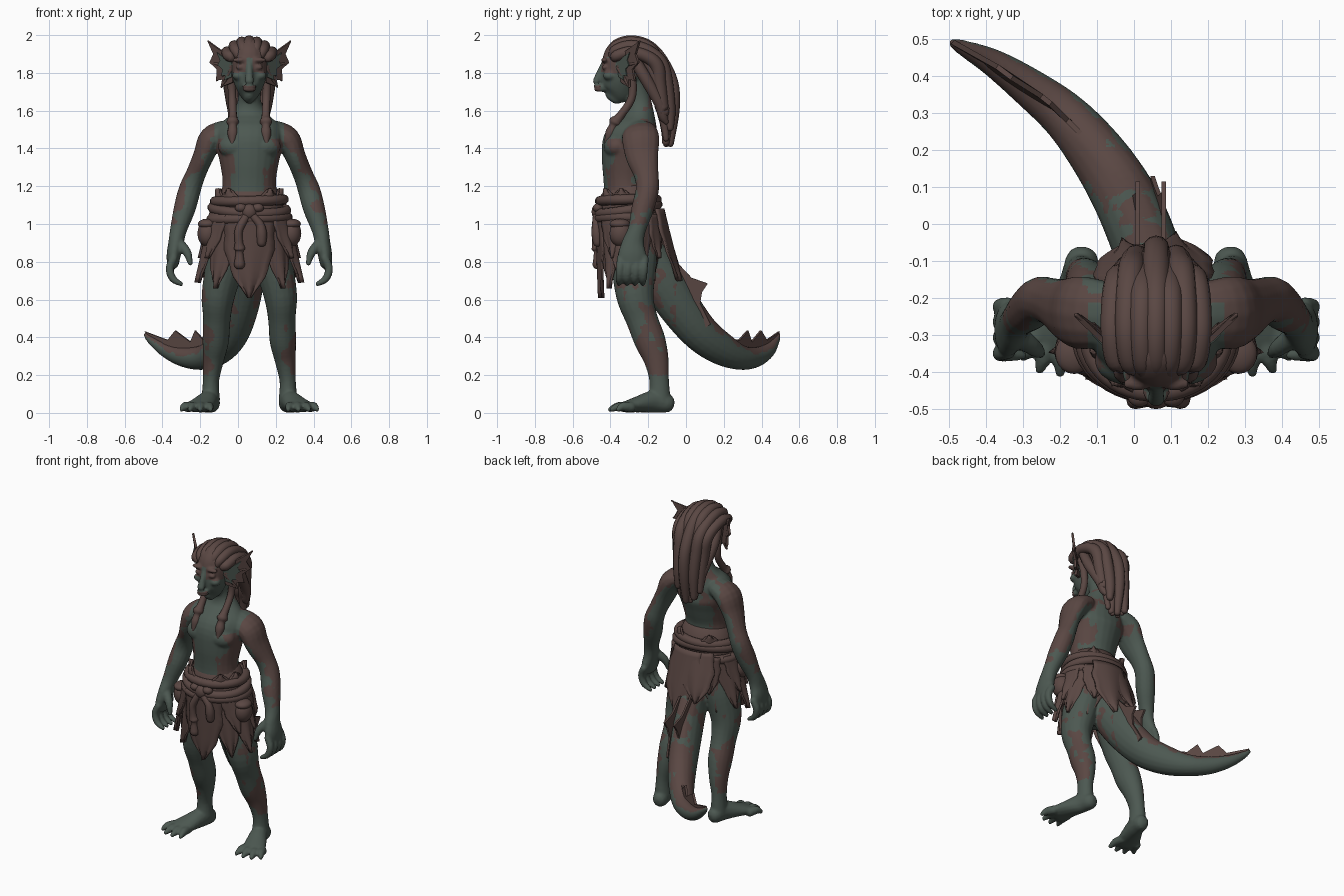
import bpy, bmesh, math, random
from mathutils import Vector, Matrix, noise

random.seed(4)
CX = 0.06                       # the figure stands slightly right of centre
X, Z = Vector((1, 0, 0)), Vector((0, 0, 1))


def material(name, col):
    m = bpy.data.materials.new(name)
    m.diffuse_color = (*col, 1)
    return m


GREEN = material("green skin", (0.073, 0.098, 0.083))
BROWN = material("brown hide", (0.102, 0.063, 0.056))


def spline(pts, sub):
    """Catmull-Rom through points of (x, y, z, radius_a, radius_b)."""
    P = [Vector(tuple(p) + ((p[3],) if len(p) == 4 else ())) for p in pts]
    out = []
    for i in range(len(P) - 1):
        a, b, c, d = P[max(i - 1, 0)], P[i], P[i + 1], P[min(i + 2, len(P) - 1)]
        for k in range(sub):
            t = k / sub
            out.append((b * 2 + (c - a) * t + (a * 2 - b * 5 + c * 4 - d) * t ** 2
                        + (b * 3 - a - c * 3 + d) * t ** 3) * 0.5)
    return out + [P[-1]]


def loft(bm, pts, seg=14, sub=4, ref=X):
    """Tube with elliptical rings and rounded ends."""
    S = spline(pts, sub)
    C = [Vector(q[:3]) for q in S]
    R = [(max(q[3], .003), max(q[4], .003)) for q in S]
    T = [(C[min(i + 1, len(C) - 1)] - C[max(i - 1, 0)]).normalized() for i in range(len(C))]
    rows = list(zip(C, R, T))
    for end, sg in ((0, -1), (-1, 1)):
        c, r, t = C[end], R[end], T[end]
        caps = [(c + t * sg * min(r) * h, (r[0] * k, r[1] * k), t) for h, k in ((.5, .82), (.8, .4))]
        rows = caps[::-1] + rows if sg < 0 else rows + caps
    rings = []
    for c, r, t in rows:
        u = (ref - t * ref.dot(t)).normalized()
        v = t.cross(u)
        rings.append([bm.verts.new(c + u * r[0] * math.cos(2 * math.pi * k / seg)
                                   + v * r[1] * math.sin(2 * math.pi * k / seg)) for k in range(seg)])
    for a, b in zip(rings, rings[1:]):
        for k in range(seg):
            bm.faces.new((a[k], a[(k + 1) % seg], b[(k + 1) % seg], b[k]))
    bm.faces.new(rings[0])
    bm.faces.new(rings[-1])


def blob(bm, c, r):
    bmesh.ops.create_icosphere(bm, subdivisions=3, radius=1,
                               matrix=Matrix.Translation(c) @ Matrix.Diagonal((*r, 1)))


def mir(s, pts):
    return [(p[0] * s, *p[1:]) for p in pts]


def finish(name, bm, mat, thick=0, smooth=True):
    bmesh.ops.recalc_face_normals(bm, faces=bm.faces)
    bmesh.ops.translate(bm, verts=bm.verts, vec=(CX, 0, 0))
    me = bpy.data.meshes.new(name)
    bm.to_mesh(me)
    bm.free()
    me.materials.append(mat)
    ob = bpy.data.objects.new(name, me)
    bpy.context.collection.objects.link(ob)
    for p in me.polygons:
        p.use_smooth = smooth
    if thick:
        s = ob.modifiers.new("thickness", 'SOLIDIFY')
        s.thickness, s.offset = thick, 0
    return ob


def plate(name, outline, mat, thick):
    bm = bmesh.new()
    bm.faces.new([bm.verts.new(p) for p in outline])
    return finish(name, bm, mat, thick, False)


# ---- body: overlapping lofts fused into one skin
bm = bmesh.new()
loft(bm, [(0, -.28, .80, .10, .10), (0, -.28, .9, .18, .13), (0, -.30, 1.05, .175, .14),
          (0, -.315, 1.2, .142, .12), (0, -.308, 1.32, .155, .138), (0, -.29, 1.43, .18, .15),
          (0, -.26, 1.51, .17, .115), (0, -.245, 1.575, .105, .08), (0, -.25, 1.65, .062, .065),
          (0, -.28, 1.76, .06, .065)], seg=24)
# head, nose and lips
loft(bm, [(0, -.385, 1.67, .03, .05), (0, -.367, 1.70, .06, .083), (0, -.35, 1.76, .086, .103),
          (0, -.325, 1.83, .10, .125), (0, -.305, 1.89, .10, .125), (0, -.29, 1.94, .075, .10),
          (0, -.28, 1.97, .03, .05)], seg=20)
loft(bm, [(0, -.43, 1.86, .015), (0, -.455, 1.80, .019), (0, -.474, 1.755, .024, .02)])
for z in (1.71, 1.728):
    blob(bm, (0, -.452, z), (.038, .037, .010))
# tail
loft(bm, [(0, -.24, .88, .085, .11), (-.005, -.14, .72, .086, .118), (-.04, -.03, .555, .088, .112),
          (-.09, .08, .42, .085, .1), (-.16, .19, .338, .077, .087), (-.245, .29, .293, .066), (-.345, .37, .295, .053),
          (-.44, .435, .33, .038), (-.52, .475, .385, .022), (-.55, .49, .415, .012)], seg=18)
for s in (-1, 1):
    blob(bm, (s * .072, -.368, 1.41), (.095, .068, .065))     # chest muscle
    blob(bm, (s * .05, -.432, 1.868), (.042, .018, .014))     # brow
    blob(bm, (s * .048, -.428, 1.83), (.024, .018, .014))     # eye
    blob(bm, (s * .058, -.405, 1.785), (.034, .035, .025))    # cheek
    # arm and palm
    loft(bm, mir(s, [(.13, -.245, 1.49, .06, .09), (.20, -.24, 1.45, .068, .1), (.243, -.233, 1.36, .055, .088),
                     (.285, -.21, 1.26, .053, .066), (.316, -.205, 1.18, .059, .062),
                     (.343, -.23, 1.08, .058, .06), (.375, -.26, .97, .045, .048),
                     (.388, -.28, .90, .041, .06), (.40, -.285, .84, .038, .075), (.405, -.285, .79, .032, .072)]))
    for k in range(4):
        y = -.345 + .042 * k
        loft(bm, mir(s, [(.40, y, .82, .022), (.422, y - .004, .765, .022), (.405, y - .008, .71, .02),
                         (.36, y - .01, .682, .013)]), seg=10)
    loft(bm, mir(s, [(.375, -.30, .90, .03), (.33, -.335, .85, .024), (.312, -.35, .79, .014)]), seg=10)
    # leg
    loft(bm, mir(s, [(.1, -.27, .9, .09, .12), (.13, -.275, .78, .10, .12), (.165, -.27, .62, .088, .1),
                     (.172, -.235, .5, .073, .085), (.178, -.19, .38, .07, .083), (.19, -.157, .28, .056, .066),
                     (.203, -.142, .17, .043, .052), (.205, -.14, .07, .05, .06)]), seg=18)
    # foot and clawed toes
    loft(bm, mir(s, [(.2, -.10, .05, .046, .05), (.215, -.17, .06, .052, .06), (.25, -.26, .044, .067, .042),
                     (.275, -.32, .032, .075, .03)]))
    for k, (tx, ty) in enumerate(((.205, -.395), (.26, -.405), (.315, -.395), (.36, -.36))):
        bx = .22 + .034 * k
        loft(bm, mir(s, [(bx, -.29, .03, .028), ((bx + tx) / 2, (ty - .29) / 2 - .01, .033, .025),
                         (tx, ty, .018, .013)]), seg=10)
body = finish("body", bm, GREEN)
rm = body.modifiers.new("fuse", 'REMESH')
rm.mode, rm.voxel_size = 'VOXEL', .008
sm = body.modifiers.new("soften", 'SMOOTH')
sm.factor, sm.iterations = .5, 3
me = bpy.data.meshes.new_from_object(body.evaluated_get(bpy.context.evaluated_depsgraph_get()))
body.modifiers.clear()
body.data = me
me.materials.clear()
me.materials.append(GREEN)
me.materials.append(BROWN)


def is_brown(p, n):
    """Hide patches: crown, shoulders, outer arms, flanks, outer legs, tail top."""
    w = noise.noise(p * 11) + .5 * noise.noise(p * 27)
    ax, out = abs(p.x), n.x * (1 if p.x > 0 else -1)
    if p.z > 1.62:
        eye = 1.80 < p.z < 1.88 and .02 < ax < .09 and p.y < -.36
        lip = 1.70 < p.z < 1.735 and p.y < -.452 and ax < .04
        return p.z + .02 * w > 1.875 or p.y > (-.27 if p.z > 1.78 else -.2) or eye or lip
    if p.y > -.05 and .2 < p.z < .9:
        return n.z + .5 * w > .42
    if p.z > 1.0:
        if ax > .185:
            return out + .9 * w > (-.2 if p.z > 1.38 else .3 if p.z > 1.06 else .8)
        flank = out + .4 * w > .6 and p.z < 1.45
        back = n.y > .2 and w + (p.z - 1.45) * 3 + (ax - .09) * 4 > .2
        return flank or back
    if ax > .28 or p.z < .2:
        return False
    return out + .9 * w > (.5 if p.z < .47 else 1.0)


for f in me.polygons:
    f.use_smooth = True
    f.material_index = int(is_brown(f.center - Vector((CX, 0, 0)), f.normal))
for v in me.vertices:
    v.co.z = max(v.co.z, 0)

# ---- finned ears: brown plate, green inner face, ribs
EAR = [(.085, -.36, 1.89), (.15, -.31, 1.92), (.217, -.245, 1.968), (.187, -.265, 1.90), (.207, -.25, 1.855),
       (.168, -.28, 1.82), (.172, -.27, 1.76), (.14, -.30, 1.765), (.148, -.30, 1.725), (.085, -.34, 1.75)]
for s in (-1, 1):
    plate("ear_fin", mir(s, EAR), BROWN, .014)
    root = Vector((.09, -.35, 1.82))
    inner = [root + (Vector(p) - root) * .6 + Vector((.006, -.011, 0)) for p in EAR]
    plate("ear_inner", mir(s, [tuple(p) for p in inner]), GREEN, .006)
    bm = bmesh.new()
    for i in (2, 4, 6, 8):
        loft(bm, mir(s, [(.085, -.36, 1.83, .013), (*EAR[i], .005)]), seg=8, ref=Z)
    finish("ear_ribs", bm, BROWN)

# ---- hair: locks over the crown, under-locks, front locks
bm = bmesh.new()
for k in range(-3, 4):
    x, e, o = .036 * k, random.uniform(-.06, .1), .022 * (k % 2)
    d = -5 * x * x
    loft(bm, [(x * .8, -.405 + 3 * x * x, 1.90 + d * .4, .022), (x, -.37, 1.947 + d, .029), (x * 1.1, -.29, 1.968 + d, .031),
              (x * 1.05, -.2, 1.94 + d, .034), (x * .95, -.13 - o, 1.86 + d * .5, .037),
              (x * .85, -.075 - o - abs(x) * .4, 1.74, .036), (x * .75, -.068 - o - abs(x) * .3, 1.6, .034),
              (x * .8, -.085 - o, 1.46 + e + abs(x) * .6, .02)], seg=12, sub=5)
for s in (-1, 1):
    for y, x, e in ((-.28, .098, 1.54), (-.22, .08, 1.45), (-.2, .045, 1.42)):
        loft(bm, mir(s, [(x, y, 1.88, .03), (x + .012, y + .06, 1.78, .032), (x - .005, -.14, 1.64, .03),
                         (x - .02, -.12, 1.57, .026), (x - .025, -.105, e, .015)]), seg=12)
    loft(bm, mir(s, [(.09, -.32, 1.86, .02), (.094, -.285, 1.76, .022), (.09, -.29, 1.66, .021), (.087, -.35, 1.57, .022),
                     (.088, -.375, 1.54, .033), (.088, -.385, 1.52, .022), (.088, -.40, 1.48, .028),
                     (.09, -.42, 1.43, .012)]), seg=12)
finish("hair_locks", bm, BROWN)

# ---- skirt: inner wrap and pointed hanging flaps
bm = bmesh.new()
loft(bm, [(0, -.305, 1.13, .17, .145), (0, -.30, 1.0, .2, .16), (0, -.295, .88, .228, .155)], seg=28)
finish("skirt_wrap", bm, BROWN)


def flap(bm, ang, half, z0, z1, lift, flare=0.0):
    """Leaf-shaped cloth strip hung around the hips, bulging along its middle."""
    N, M, rows = 8, 12, []
    for j in range(M + 1):
        t = j / M
        z = z0 + (z1 - z0) * t
        w = half * max(1 - t ** 2.4, .03) * (1 + .05 * math.sin(t * 19 + ang))
        f = (1.05 - z) / .4
        row = []
        for i in range(N + 1):
            q = 2 * i / N - 1
            a = math.radians(ang + w * q)
            r = lift + flare * t + .012 * t * math.cos(q * 4.5)
            row.append(bm.verts.new(((.2 + .055 * f + r) * math.sin(a),
                                     -.30 - (.168 - .025 * f + r) * math.cos(a), z)))
        rows.append(row)
    for a, b in zip(rows, rows[1:]):
        for i in range(N):
            bm.faces.new((a[i], a[i + 1], b[i + 1], b[i]))


bm = bmesh.new()
flap(bm, 0, 38, 1.05, .61, .008)
flap(bm, 172, 30, 1.08, .70, .01, .11)
flap(bm, 195, 28, 1.08, .78, .005, .10)
for s in (-1, 1):
    for a, h, z, l, fl in ((44, 27, .66, 0, .005), (76, 26, .69, .008, .025), (108, 28, .72, 0, .02), (142, 30, .70, 0, .01)):
        flap(bm, s * a, h, 1.06, z, l, fl)
    for a in (60, 95, 150):                            # short over-layer
        flap(bm, s * a, 24, 1.05, .82, .01, .015)
    for a in (40, 75, 140):                            # collar tips above the belt
        flap(bm, s * a, 24, 1.10, 1.185, -.012)
finish("skirt_flaps", bm, BROWN, .012)

# ---- rope belt, knot, hanging ends, pouches
bm = bmesh.new()
for z, rx, tilt in ((1.125, .182, .01), (1.08, .195, -.014), (1.03, .202, .012)):
    loft(bm, [(rx * math.sin(a), -.305 - (rx * .25 + .105) * math.cos(a), z + tilt * math.sin(a + 1) - .012 * math.cos(a), .027)
              for a in (math.pi * 2 * k / 24 for k in range(25))], seg=10, sub=2, ref=Z)
finish("rope_belt", bm, BROWN)
bm = bmesh.new()
blob(bm, (0, -.468, 1.065), (.04, .032, .042))
for s in (-1, 1):
    blob(bm, (s * .045, -.466, 1.085), (.032, .028, .024))
for pts in ([(-.01, -.47, 1.05, .022), (-.055, -.478, .97, .022), (-.055, -.475, .90, .022), (-.052, -.47, .87, .03),
             (-.052, -.468, .85, .02), (-.052, -.465, .785, .03)],
            [(.01, -.47, 1.05, .022), (.055, -.475, 1.0, .022), (.065, -.472, .95, .028), (.065, -.468, .90, .024)]):
    loft(bm, pts, seg=12)
finish("belt_knot", bm, BROWN)
bm = bmesh.new()
for s in (-1, 1):
    blob(bm, (s * .22, -.345, .95), (.055, .06, .072))
    blob(bm, (s * .223, -.35, 1.0), (.05, .055, .028))
finish("belt_pouches", bm, BROWN)

# ---- tail fins: two at the root, a scalloped crest at the tip
for x in (-.05, .02):
    plate("root_fin", [(x, -.13, .92), (x, -.05, .80), (x, .03, .715), (x, .115, .685), (x, .085, .64), (x - .01, .075, .58),
                       (x - .02, .10, .53), (x - .03, .13, .47), (x - .03, .06, .42), (x, -.12, .68)], BROWN, .012)
plate("tip_crest", [(-.17, .21, .40), (-.24, .28, .385), (-.285, .325, .435), (-.31, .345, .375), (-.39, .395, .435),
                    (-.43, .425, .385), (-.55, .492, .43), (-.5, .46, .365), (-.36, .38, .30), (-.22, .265, .31)], BROWN, .014)
